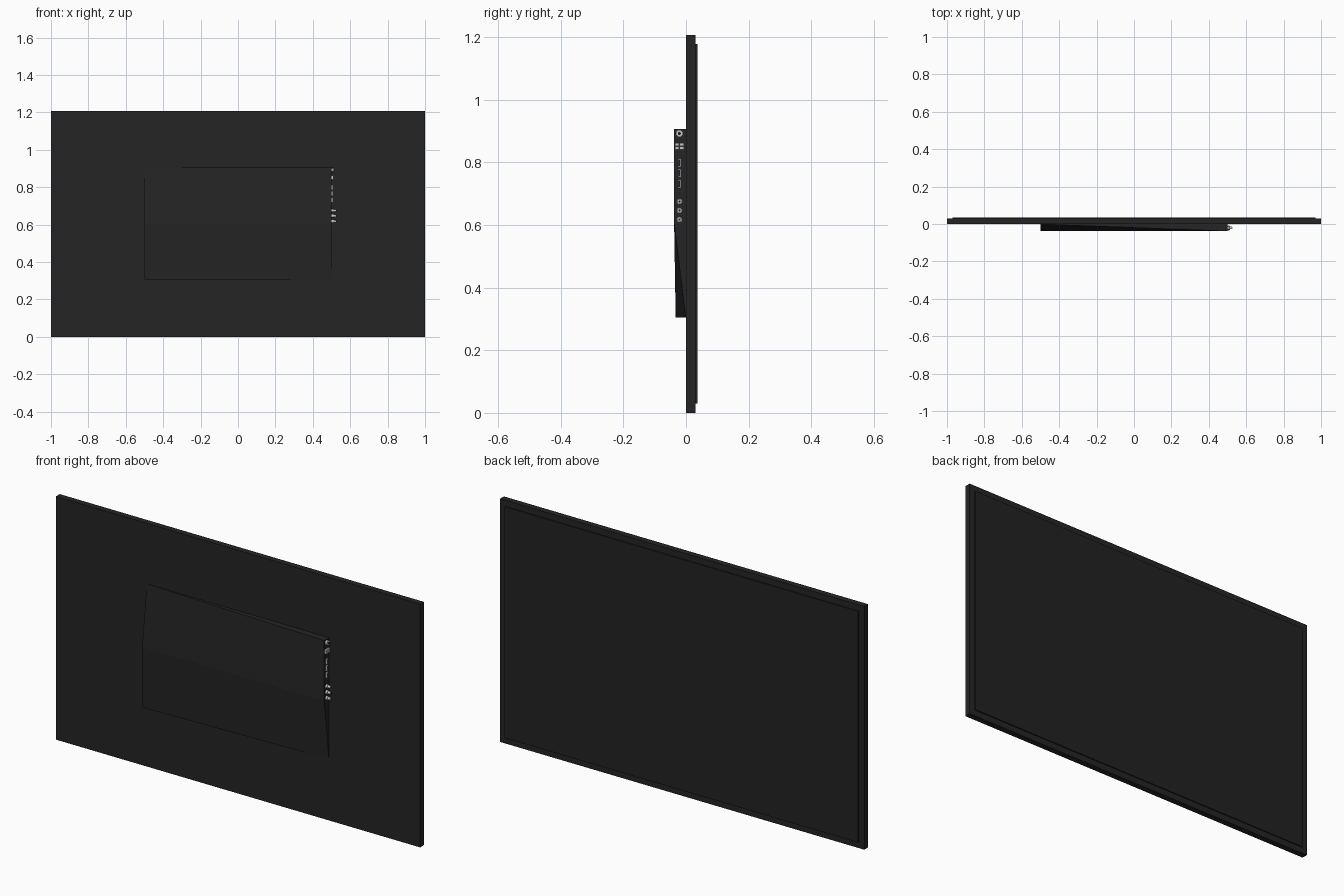
import bpy, bmesh, math

if "Cube" in bpy.data.objects:
    bpy.data.objects.remove(bpy.data.objects["Cube"])


def material(name, value):
    m = bpy.data.materials.new(name)
    m.diffuse_color = (*value, 1)
    m.use_nodes = True
    m.node_tree.nodes["Principled BSDF"].inputs["Base Color"].default_value = m.diffuse_color
    return m


BLACK = material("black casing", (0.018, 0.018, 0.018))
GLASS = material("dark screen", (0.016, 0.016, 0.016))
METAL = material("light metal", (0.55, 0.55, 0.55))
HOLE = material("socket black", (0.01, 0.01, 0.01))


def finish(name, bm, mat):
    bmesh.ops.recalc_face_normals(bm, faces=bm.faces)
    me = bpy.data.meshes.new(name)
    bm.to_mesh(me)
    bm.free()
    ob = bpy.data.objects.new(name, me)
    me.materials.append(mat)
    bpy.context.collection.objects.link(ob)
    return ob


def box(name, x, y, z, mat):
    bm = bmesh.new()
    bmesh.ops.create_cube(bm, size=1)
    for v in bm.verts:
        for i, (a, b) in enumerate((x, y, z)):
            v.co[i] = a if v.co[i] < 0 else b
    return finish(name, bm, mat)


def prism(name, x0, x1, y, z, outline, mat):
    """Extrude a (y, z) outline along x."""
    bm = bmesh.new()
    f = bm.faces.new([bm.verts.new((x0, y + a, z + b)) for a, b in outline])
    r = bmesh.ops.extrude_face_region(bm, geom=[f])
    for v in r["geom"]:
        if isinstance(v, bmesh.types.BMVert):
            v.co.x = x1
    return finish(name, bm, mat)


def ring(n, r):
    return [(r * math.cos(2 * math.pi * (i + .5) / n),
             r * math.sin(2 * math.pi * (i + .5) / n)) for i in range(n)]


# Panel and raised screen
box("panel", (-1, 1), (0, 0.03), (0, 1.207), BLACK)
box("screen", (-0.97, 0.97), (0.029, 0.036), (0.03, 1.177), GLASS)

# Rear housing: full depth on the middle ridge, opposite corners fall to the panel
bm = bmesh.new()
depth = {(-.5, .305): .033, (.5, .305): .001,
         (-.5, .607): .038, (.5, .607): .038,
         (-.5, .907): .001, (.5, .907): .038}
front = {k: bm.verts.new((k[0], -d, k[1])) for k, d in depth.items()}
back = {k: bm.verts.new((k[0], 0.002, k[1])) for k in depth}
zs = (.305, .607, .907)
for a, b in zip(zs, zs[1:]):
    for side in (front, back):
        bm.faces.new([side[-.5, a], side[.5, a], side[.5, b], side[-.5, b]])
    for x in (-.5, .5):
        bm.faces.new([front[x, a], front[x, b], back[x, b], back[x, a]])
for z in (zs[0], zs[-1]):
    bm.faces.new([front[-.5, z], front[.5, z], back[.5, z], back[-.5, z]])
finish("rear_housing", bm, BLACK)

# Sockets on the right end of the housing
PY = -0.021
prism("power_socket", .498, .512, PY, .892, ring(8, .012), METAL)
prism("power_socket_hole", .51, .513, PY, .892, ring(8, .005), HOLE)
for sy in (-1, 1):
    for sz in (-1, 1):
        cy, cz = PY + sy * .0075, .851 + sz * .0055
        box("network_block", (.498, .51), (cy - .0068, cy + .0068),
            (cz - .005, cz + .005), METAL)
for z in (.798, .765, .731):
    box("slot_port", (.498, .507), (PY - .005, PY + .005), (z - .0135, z + .0135), METAL)
    box("slot_hole", (.506, .508), (PY - .0025, PY + .0025), (z - .0105, z + .0105), HOLE)
for z in (.675, .646, .617):
    prism("round_jack_base", .498, .51, PY, z, ring(12, .0095), METAL)
    prism("round_jack_tip", .508, .525, PY, z, ring(12, .007), METAL)
    prism("round_jack_hole", .524, .526, PY, z, ring(12, .003), HOLE)
